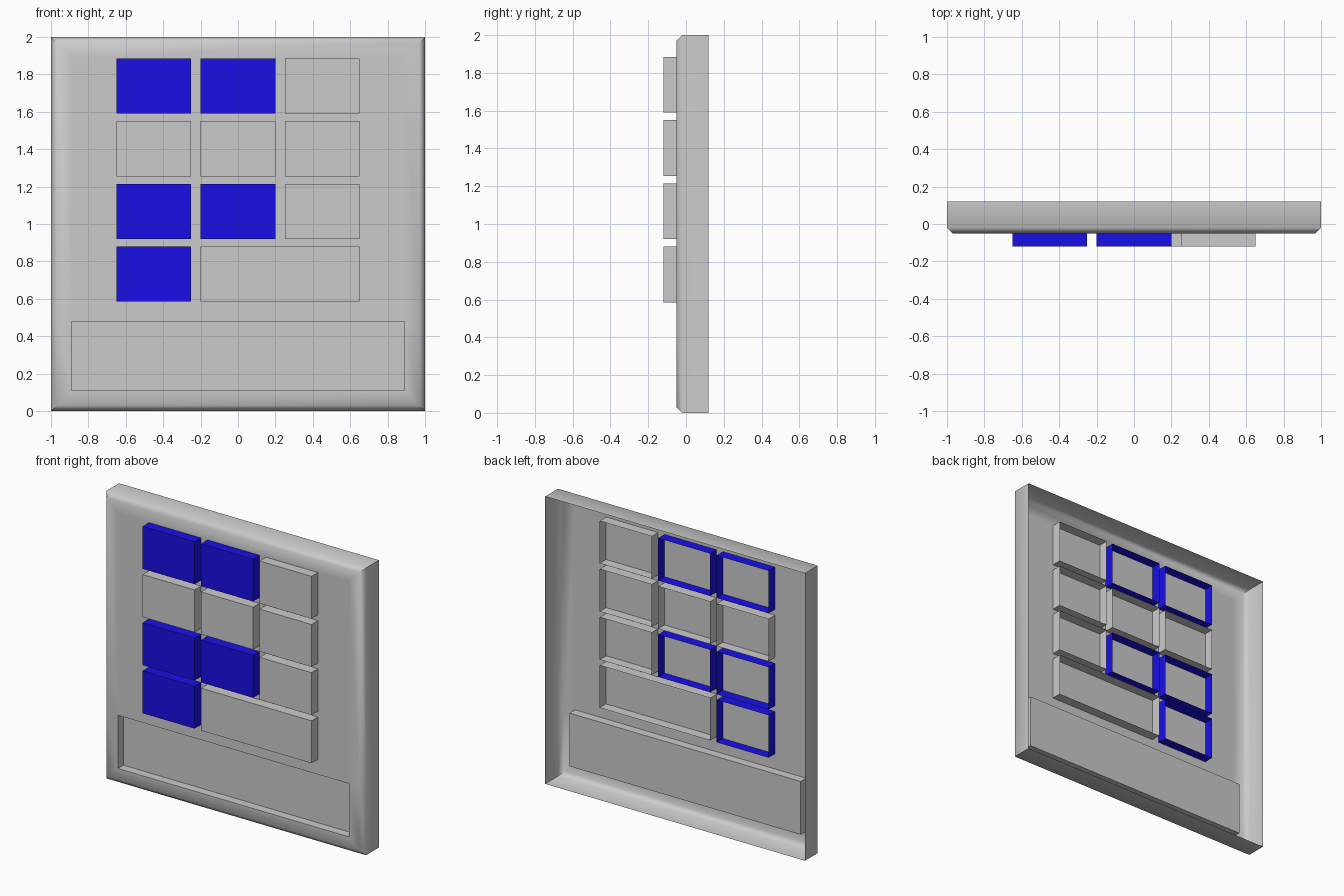
import bpy, bmesh, math

if "Cube" in bpy.data.objects:
    bpy.data.objects.remove(bpy.data.objects["Cube"])


def finish(name, bm, mat=None):
    bmesh.ops.recalc_face_normals(bm, faces=bm.faces)
    me = bpy.data.meshes.new(name)
    bm.to_mesh(me)
    bm.free()
    ob = bpy.data.objects.new(name, me)
    bpy.context.collection.objects.link(ob)
    if mat:
        me.materials.append(mat)
    return ob


blue = bpy.data.materials.new("blue")
blue.diffuse_color = (0.01, 0.005, 0.8, 1)
blue.use_nodes = True
blue.node_tree.nodes["Principled BSDF"].inputs["Base Color"].default_value = blue.diffuse_color

# Panel: open-backed shell built from concentric rings, chamfered at the front
TRAY_TOP = 0.48
bm = bmesh.new()


def ring(h, y):
    pts = [(-h, 1 - h), (h, 1 - h), (h, TRAY_TOP), (h, 1 + h), (-h, 1 + h), (-h, TRAY_TOP)]
    return [bm.verts.new((x, y, z)) for x, z in pts]


def bridge(a, b):
    n = len(a)
    for i in range(n):
        j = (i + 1) % n
        bm.faces.new((a[i], a[j], b[j], b[i]))


rings = [ring(h, y) for h, y in [(1, 0.12), (1, -0.02), (0.97, -0.05), (0.89, -0.05)]]
for a, b in zip(rings, rings[1:]):
    bridge(a, b)
inner = rings[-1]
bm.faces.new(inner[2:6])

# Recessed tray in the lower part of the panel
rim = [inner[i] for i in (0, 1, 2, 5)]
floor = [bm.verts.new((v.co.x, 0.01, v.co.z)) for v in rim]
bridge(rim, floor)
bm.faces.new(floor)
panel = finish("panel", bm)
bpy.context.view_layer.objects.active = panel
panel.select_set(True)
bpy.ops.object.shade_smooth_by_angle(angle=math.radians(50))
panel.select_set(False)


# Keys: open-backed boxes pushed through the panel
def key(name, x0, x1, z0, z1, mat=None):
    bm = bmesh.new()
    bmesh.ops.create_cube(bm, size=1)
    for v in bm.verts:
        v.co = (x1 if v.co.x > 0 else x0, 0.02 if v.co.y > 0 else -0.12, z1 if v.co.z > 0 else z0)
    bmesh.ops.recalc_face_normals(bm, faces=bm.faces)
    back = [f for f in bm.faces if f.normal.y > 0.5]
    bmesh.ops.delete(bm, geom=back, context='FACES_ONLY')
    return finish(name, bm, mat)


blue_keys = {(0, 0), (0, 1), (2, 0), (2, 1), (3, 0)}
for row in range(4):
    z0 = 1.59 - 0.335 * row
    for col in range(3):
        if (row, col) == (3, 2):
            continue
        x0 = -0.65 + 0.45 * col
        wide = (row, col) == (3, 1)
        key("wide_key" if wide else f"key_{row}_{col}", x0, 0.65 if wide else x0 + 0.4,
            z0, z0 + 0.295, blue if (row, col) in blue_keys else None)
